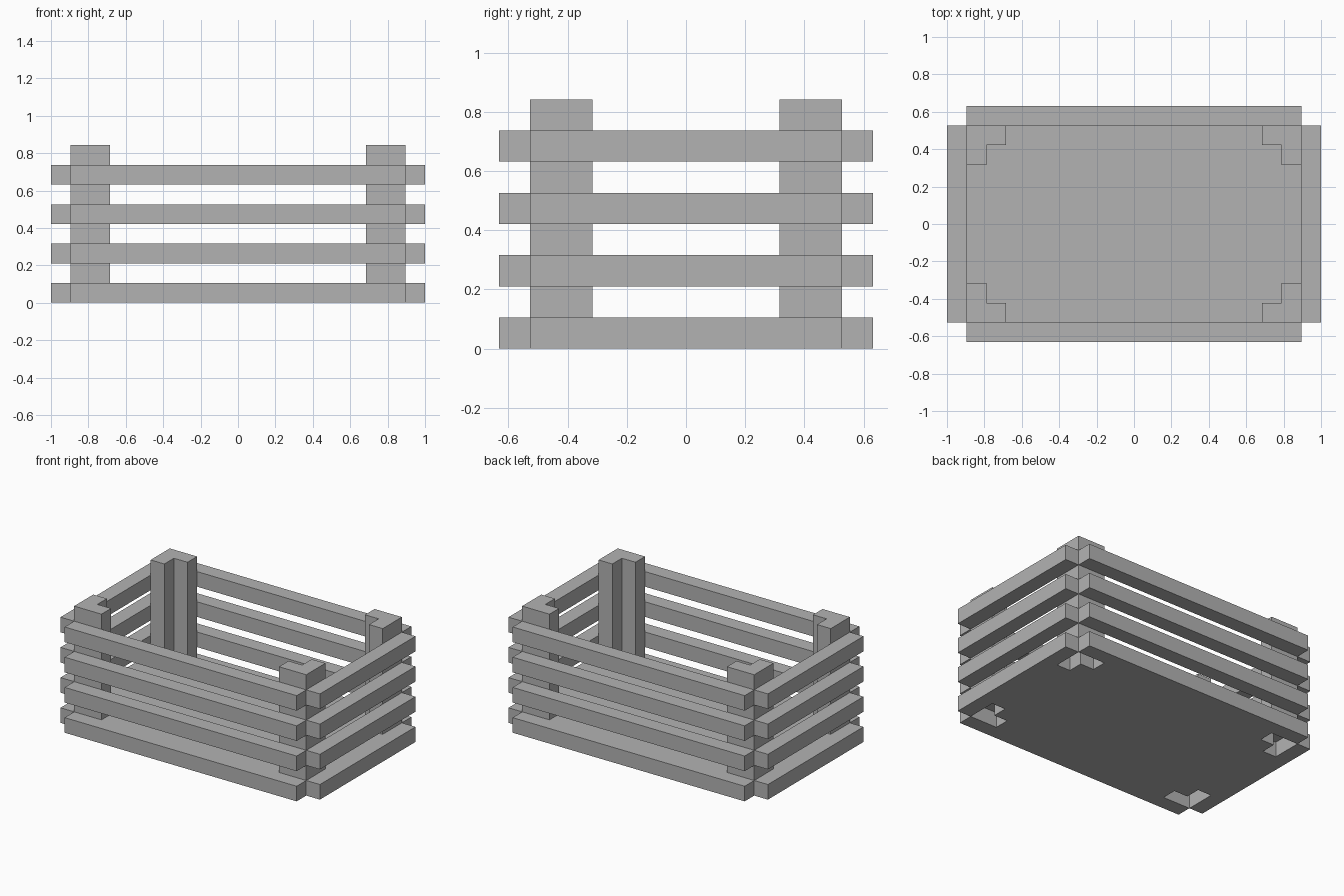
import bpy
import bmesh

default = bpy.data.objects.get("Cube")
if default:
    bpy.data.objects.remove(default, do_unlink=True)

U = 2 / 19                      # one slat thickness
XS = [-9.5, -8.5, -7.5, -6.5, 6.5, 7.5, 8.5, 9.5]
YS = [-6, -5, -4, -3, 3, 4, 5, 6]
LAST = len(XS) - 2

mat = bpy.data.materials.new("plain grey")
mat.use_nodes = True
grey = (0.45, 0.45, 0.45, 1)
mat.diffuse_color = grey
bsdf = next(n for n in mat.node_tree.nodes if n.type == "BSDF_PRINCIPLED")
bsdf.inputs["Base Color"].default_value = grey


def prism(name, z0, z1, keep):
    """Extrude the plan cells chosen by keep(column, row) from z0 to z1."""
    bm = bmesh.new()
    grid = [[bm.verts.new((x * U, y * U, z0 * U)) for y in YS] for x in XS]
    for i in range(LAST + 1):
        for j in range(LAST + 1):
            if keep(i, j):
                bm.faces.new((grid[i][j], grid[i + 1][j],
                              grid[i + 1][j + 1], grid[i][j + 1]))
    bmesh.ops.delete(bm, geom=[v for v in bm.verts if not v.link_faces], context="VERTS")
    top = bmesh.ops.extrude_face_region(bm, geom=bm.faces[:], use_keep_orig=True)
    bmesh.ops.translate(bm, vec=(0, 0, (z1 - z0) * U),
                        verts=[g for g in top["geom"] if isinstance(g, bmesh.types.BMVert)])
    bmesh.ops.recalc_face_normals(bm, faces=bm.faces[:])
    mesh = bpy.data.meshes.new(name)
    bm.to_mesh(mesh)
    bm.free()
    mesh.materials.append(mat)
    obj = bpy.data.objects.new(name, mesh)
    bpy.context.collection.objects.link(obj)


def ring(i):
    return min(i, LAST - i)


def is_post(i, j):
    return (ring(i), ring(j)) in {(1, 1), (1, 2), (2, 1)}


def is_corner(i, j):
    return ring(i) == 0 and ring(j) == 0


# Floor slab with the lowest slats, notched under the posts
prism("floor", 0, 1, lambda i, j: not is_post(i, j) and not is_corner(i, j))

# L-shaped corner posts
half = LAST // 2
for x_name, right in (("right", True), ("left", False)):
    for y_name, front in (("front", True), ("back", False)):
        prism(f"{y_name}_{x_name}_post", 1, 8,
              lambda i, j: is_post(i, j) and (i < half) == right and (j < half) == front)

# Slats on the four sides
for n, z in enumerate((2, 4, 6), 1):
    for name, edge in (("front", 0), ("back", LAST)):
        prism(f"{name}_slat_{n}", z, z + 1, lambda i, j: j == edge and not is_corner(i, j))
    for name, edge in (("right", 0), ("left", LAST)):
        prism(f"{name}_slat_{n}", z, z + 1, lambda i, j: i == edge and not is_corner(i, j))
